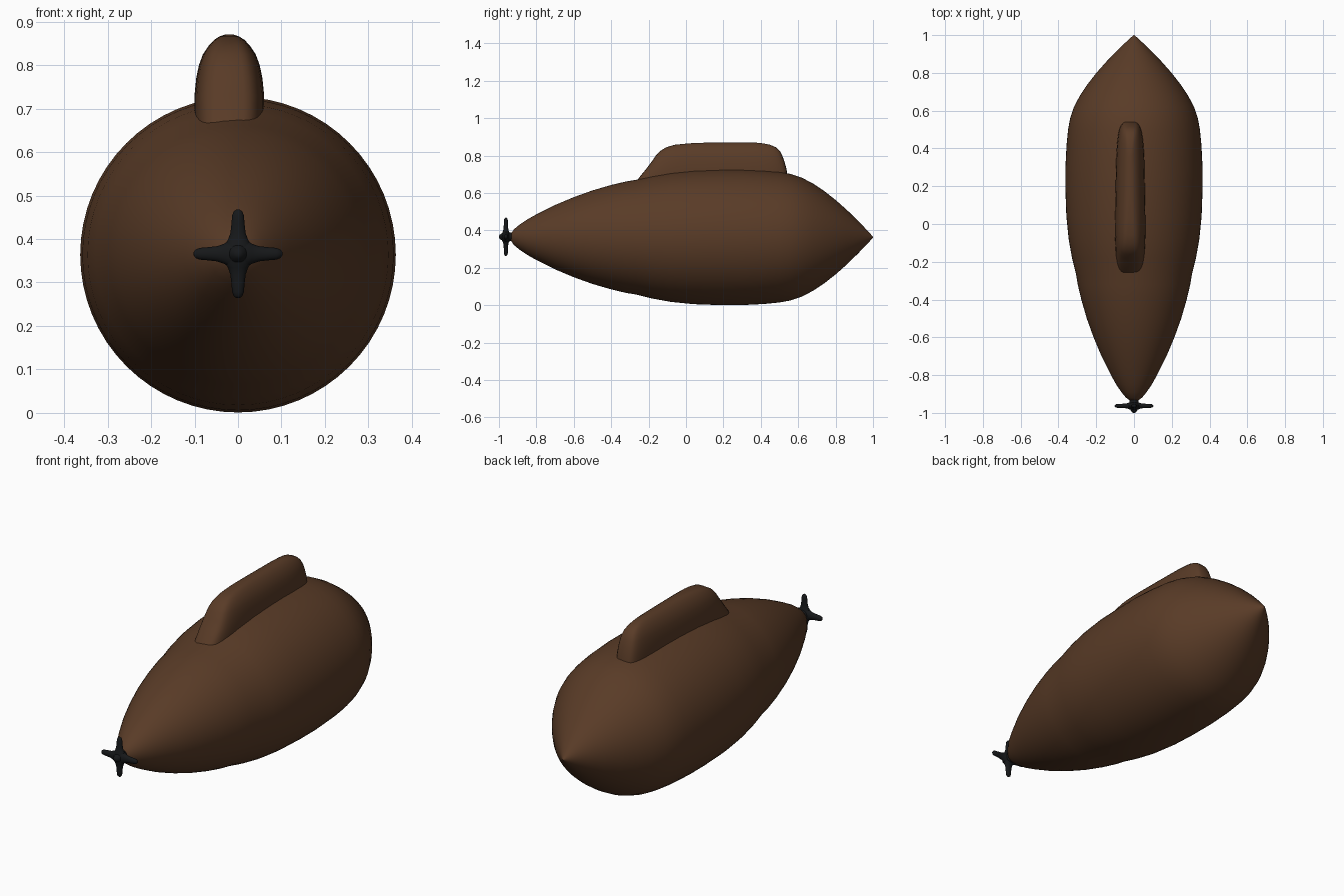
import bpy, bmesh, math
from mathutils import Vector

if "Cube" in bpy.data.objects:
    bpy.data.objects.remove(bpy.data.objects["Cube"])

ZC = 0.364  # height of the hull axis


def material(name, rgb):
    m = bpy.data.materials.new(name)
    m.diffuse_color = (*rgb, 1)
    m.use_nodes = True
    m.node_tree.nodes["Principled BSDF"].inputs["Base Color"].default_value = m.diffuse_color
    return m


brown = material("dark_brown", (0.1, 0.044, 0.02))
black = material("near_black", (0.008, 0.009, 0.01))


def loft(bm, rings):
    """Skin a list of closed rings and cap both ends."""
    rows = [[bm.verts.new(p) for p in r] for r in rings]
    n = len(rows[0])
    for a, b in zip(rows, rows[1:]):
        for i in range(n):
            j = (i + 1) % n
            bm.faces.new((a[i], a[j], b[j], b[i]))
    bm.faces.new(rows[0][::-1])
    bm.faces.new(rows[-1])


def finish(bm, name, mat, angle):
    bmesh.ops.recalc_face_normals(bm, faces=bm.faces[:])
    me = bpy.data.meshes.new(name)
    bm.to_mesh(me)
    bm.free()
    me.materials.append(mat)
    ob = bpy.data.objects.new(name, me)
    bpy.context.collection.objects.link(ob)
    bpy.ops.object.select_all(action='DESELECT')
    ob.select_set(True)
    bpy.context.view_layer.objects.active = ob
    bpy.ops.object.shade_smooth_by_angle(angle=math.radians(angle))
    return ob


def circle(n):
    return [(math.cos(2 * math.pi * i / n), math.sin(2 * math.pi * i / n)) for i in range(n)]


# Hull: profile (y, radius) turned around the y axis
hull = [(-0.94, 0.004), (-0.935, 0.02), (-0.92, 0.042), (-0.89, 0.067), (-0.85, 0.094),
        (-0.8, 0.122), (-0.7, 0.172), (-0.6, 0.214), (-0.5, 0.25), (-0.4, 0.279),
        (-0.32, 0.298), (-0.27, 0.306), (-0.18, 0.328), (-0.08, 0.346), (0.04, 0.358),
        (0.18, 0.363), (0.3, 0.363), (0.42, 0.357), (0.5, 0.349), (0.56, 0.338),
        (0.62, 0.318), (0.68, 0.286), (0.74, 0.246), (0.8, 0.199), (0.86, 0.146),
        (0.92, 0.087), (0.96, 0.046), (0.985, 0.019), (1.0, 0.002)]
bm = bmesh.new()
loft(bm, [[(r * c, y, ZC + r * s) for c, s in circle(64)] for y, r in hull])
finish(bm, "hull", brown, 40)

# Sail: stacked rounded plan outlines (z, front y, back y, half width)
levels = [(0.6, -0.30, 0.55, 0.076), (0.68, -0.253, 0.545, 0.078), (0.73, -0.212, 0.537, 0.078),
          (0.77, -0.182, 0.526, 0.074), (0.8, -0.162, 0.515, 0.068), (0.825, -0.138, 0.502, 0.059),
          (0.845, -0.105, 0.48, 0.046), (0.858, -0.06, 0.45, 0.034), (0.866, 0.02, 0.41, 0.022),
          (0.87, 0.12, 0.37, 0.01)]


def outline(z, y0, y1, w):
    pts = []
    for c, s in circle(40):
        u = math.copysign(abs(s) ** 0.45, s)
        x = w * math.copysign(abs(c) ** 0.5, c) * (1 - 0.08 * u)
        pts.append((-0.02 + x, (y0 + y1) / 2 + u * (y1 - y0) / 2, z))
    return pts


bm = bmesh.new()
loft(bm, [outline(*lv) for lv in levels])
finish(bm, "sail", brown, 60)

# Propeller: four tapered blades (distance, half width, half thickness) and a hub
blade = [(0.0, 0.034, 0.022), (0.02, 0.031, 0.02), (0.032, 0.023, 0.015), (0.048, 0.0175, 0.012),
         (0.07, 0.015, 0.011), (0.088, 0.0135, 0.0105), (0.097, 0.01, 0.008), (0.102, 0.004, 0.003)]
bm = bmesh.new()
for k in range(4):
    a = k * math.pi / 2
    out = Vector((math.cos(a), 0, math.sin(a)))
    side = Vector((-math.sin(a), 0, math.cos(a)))
    centre = Vector((0, -0.963, ZC + 0.002))
    loft(bm, [[centre + out * d + side * (w * c) + Vector((0, t * s, 0)) for c, s in circle(16)]
              for d, w, t in blade])
hub = [(-1.0, 0.004), (-0.997, 0.011), (-0.985, 0.018), (-0.963, 0.034), (-0.942, 0.024),
       (-0.925, 0.02)]
loft(bm, [[(r * c, y, ZC + 0.002 + r * s) for c, s in circle(24)] for y, r in hub])
finish(bm, "propeller", black, 60)
